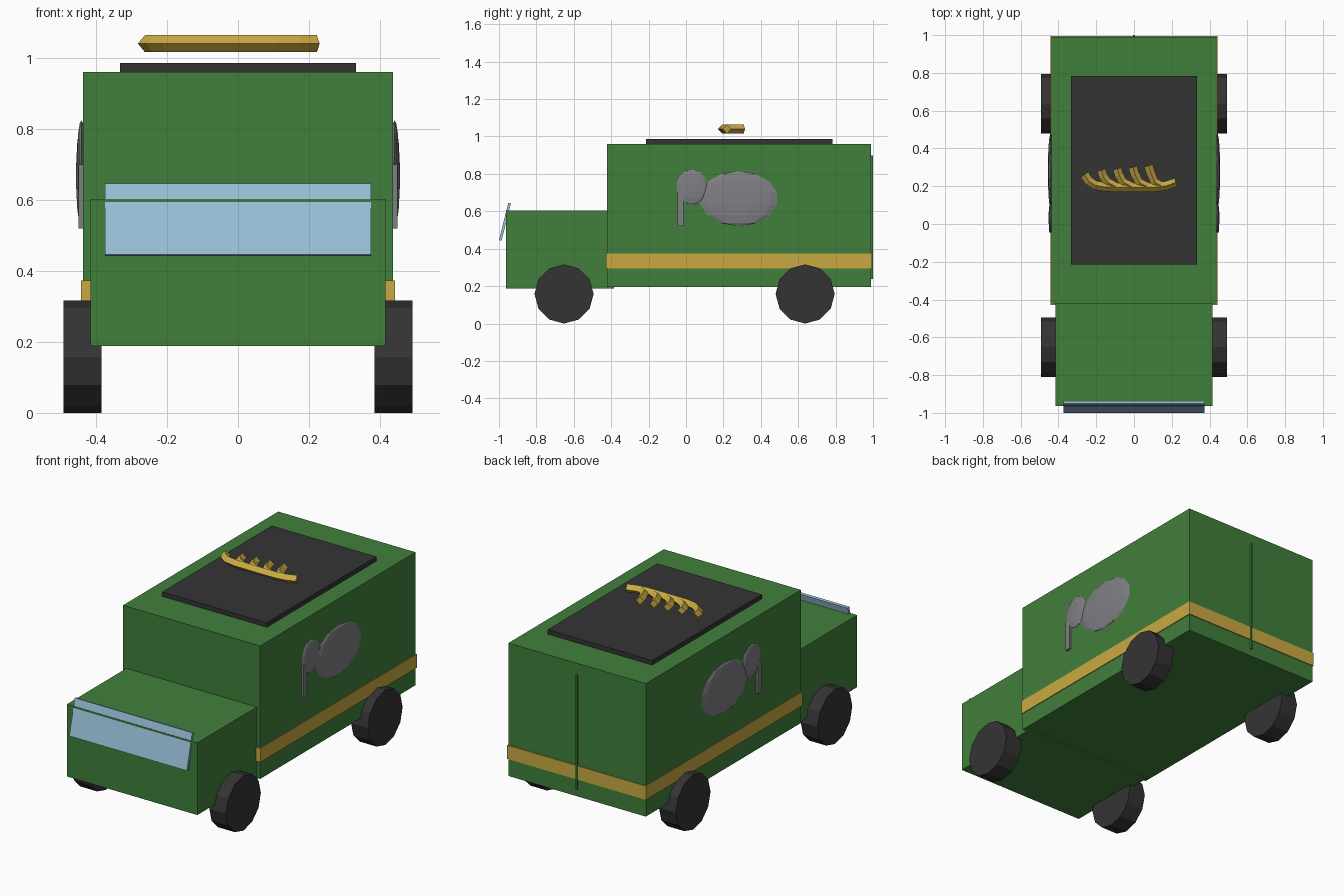
import bpy, bmesh, math
from mathutils import Vector

if "Cube" in bpy.data.objects:
    bpy.data.objects.remove(bpy.data.objects["Cube"])


def material(name, rgb):
    m = bpy.data.materials.new(name)
    m.diffuse_color = (*rgb, 1)
    m.use_nodes = True
    m.node_tree.nodes["Principled BSDF"].inputs["Base Color"].default_value = m.diffuse_color
    return m


GREEN = material("green", (0.053, 0.212, 0.044))
BLACK = material("charcoal", (0.034, 0.034, 0.034))
GOLD = material("gold", (0.59, 0.40, 0.056))
BLUE = material("glass_blue", (0.32, 0.53, 0.69))
GREY = material("grey", (0.214, 0.214, 0.233))


def finish(name, bm, mat):
    bmesh.ops.recalc_face_normals(bm, faces=bm.faces)
    me = bpy.data.meshes.new(name)
    bm.to_mesh(me)
    bm.free()
    me.materials.append(mat)
    ob = bpy.data.objects.new(name, me)
    bpy.context.collection.objects.link(ob)
    return ob


def box(name, lo, hi, mat):
    lo, hi = Vector(lo), Vector(hi)
    bm = bmesh.new()
    bmesh.ops.create_cube(bm, size=1)
    for v in bm.verts:
        v.co = (lo + hi) / 2 + v.co * (hi - lo)
    return finish(name, bm, mat)


def ellipsoid(name, center, radii, mat):
    bm = bmesh.new()
    bmesh.ops.create_uvsphere(bm, u_segments=10, v_segments=7, radius=1)
    for v in bm.verts:
        v.co = Vector(center) + v.co * Vector(radii)
    return finish(name, bm, mat)


def wheel(name, x, y):
    bm = bmesh.new()
    bmesh.ops.create_cone(bm, cap_ends=True, segments=12, radius1=0.158,
                          radius2=0.158, depth=0.107)
    for v in bm.verts:
        a, b, c = v.co
        v.co = (x + c, y + a, 0.158 + b)
    return finish(name, bm, BLACK)


def diamond_sweep(name, path, radius, z, mat):
    """Four-sided tube following a flat path at height z."""
    bm = bmesh.new()
    pts = [Vector((x, y, z)) for x, y in path]
    rings = []
    for i, p in enumerate(pts):
        t = (pts[min(i + 1, len(pts) - 1)] - pts[max(i - 1, 0)]).normalized()
        side = Vector((-t.y, t.x, 0)) * radius
        up = Vector((0, 0, radius))
        rings.append([bm.verts.new(p + d) for d in (side, up, -side, -up)])
    for a, b in zip(rings, rings[1:]):
        for k in range(4):
            j = (k + 1) % 4
            bm.faces.new((a[k], a[j], b[j], b[k]))
    bm.faces.new(rings[0])
    bm.faces.new(rings[-1])
    return finish(name, bm, mat)


# Van shell
box("cargo_body", (-0.437, -0.422, 0.195), (0.437, 0.99, 0.96), GREEN)
box("cab", (-0.4155, -0.963, 0.188), (0.4155, -0.385, 0.603), GREEN)
box("side_stripe", (-0.4415, -0.428, 0.294), (0.4415, 0.995, 0.373), GOLD)
box("roof_panel", (-0.333, -0.214, 0.955), (0.333, 0.783, 0.986), BLACK)
box("rear_door_seam", (-0.005, 0.985, 0.237), (0.005, 1.0, 0.897), GREEN)

# Leaning windshield
glass = box("windshield", (-0.374, -0.0072, -0.103), (0.374, 0.0072, 0.103), BLUE)
glass.location = (0, -0.968, 0.544)
glass.rotation_euler.x = -0.245

# Wheels and flat animal emblems on both sides
for side, s in (("left", -1), ("right", 1)):
    wheel(f"front_wheel_{side}", s * 0.438, -0.652)
    wheel(f"rear_wheel_{side}", s * 0.438, 0.637)
    ellipsoid(f"emblem_body_{side}", (s * 0.441, 0.281, 0.668),
              (0.016, 0.211, 0.146), GREY)
    ellipsoid(f"emblem_head_{side}", (s * 0.441, 0.033, 0.73),
              (0.012, 0.084, 0.094), GREY)
    xs = sorted((s * 0.432, s * 0.449))
    box(f"emblem_trunk_{side}", (xs[0], -0.045, 0.52), (xs[1], -0.013, 0.70), GREY)

# Curved golden bunch above the roof: one long stem with four fingers
Z = 1.04
diamond_sweep("bunch_stem", [(-0.262, 0.262), (-0.24, 0.228), (-0.205, 0.205),
                             (-0.15, 0.195), (0.0, 0.193), (0.11, 0.194),
                             (0.17, 0.202), (0.222, 0.22)], 0.024, Z, GOLD)
for i in range(4):
    x, y = -0.172 + 0.083 * i, 0.285 + 0.008 * i
    diamond_sweep(f"bunch_finger_{i + 1}",
                  [(x, y), (x + 0.01, y - 0.035), (x + 0.033, 0.22),
                   (x + 0.075, 0.198)], 0.023, Z, GOLD)
